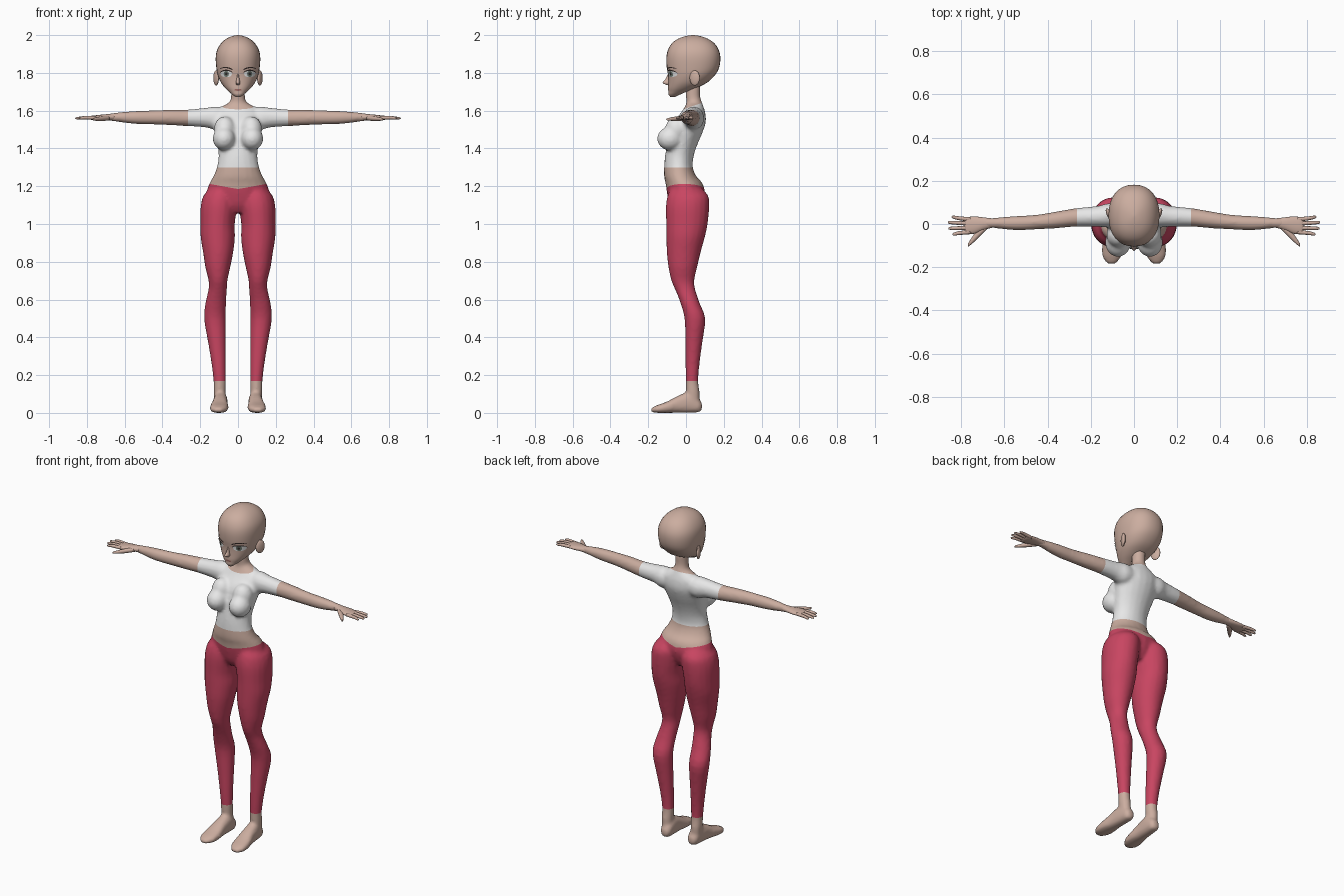
import bpy
import bmesh
import math
from mathutils import Matrix, Vector
from mathutils.bvhtree import BVHTree

if "Cube" in bpy.data.objects:
    bpy.data.objects.remove(bpy.data.objects["Cube"], do_unlink=True)


def material(name, r, g, b):
    mat = bpy.data.materials.new(name)
    mat.use_nodes = True
    mat.diffuse_color = (r, g, b, 1)
    shader = mat.node_tree.nodes["Principled BSDF"]
    shader.inputs["Base Color"].default_value = (r, g, b, 1)
    shader.inputs["Roughness"].default_value = 0.8
    return mat


skin = material("skin", 0.60, 0.42, 0.35)
shirt = material("white shirt", 0.80, 0.80, 0.80)
pants = material("crimson leggings", 0.58, 0.06, 0.12)
eye_white = material("eye white", 0.85, 0.85, 0.85)
iris = material("grey green iris", 0.16, 0.20, 0.17)
dark = material("dark brown", 0.03, 0.02, 0.018)
lip = material("lip", 0.36, 0.15, 0.13)


def spline(rows, steps):
    """Smooth the rows with a Catmull-Rom curve."""
    out = []
    for i in range(len(rows) - 1):
        quad = [rows[max(i - 1, 0)], rows[i], rows[i + 1], rows[min(i + 2, len(rows) - 1)]]
        for k in range(steps):
            t = k / steps
            out.append([0.5 * (2 * b + (c - a) * t + (2 * a - 5 * b + 4 * c - d) * t * t
                               + (3 * b - a - 3 * c + d) * t ** 3) for a, b, c, d in zip(*quad)])
    return out + [list(rows[-1])]


def loft(bm, axis, rows, side=1, sides=20, steps=3, power=2.0):
    """Skin a closed tube; rows hold position on axis, two centres, two radii."""
    along, u, v = {"x": (0, 1, 2), "y": (1, 0, 2), "z": (2, 0, 1)}[axis]
    rings = []
    for t, a, b, ra, rb in spline(rows, steps):
        ring = []
        for k in range(sides):
            ang = 2 * math.pi * k / sides
            c, s = math.cos(ang), math.sin(ang)
            co = Vector()
            co[along] = t
            co[u] = a + max(ra, 0.002) * math.copysign(abs(c) ** (2 / power), c)
            co[v] = b + max(rb, 0.002) * math.copysign(abs(s) ** (2 / power), s)
            co.x *= side
            ring.append(bm.verts.new(co))
        rings.append(ring)
    for low, high in zip(rings, rings[1:]):
        for k in range(sides):
            n = (k + 1) % sides
            bm.faces.new((low[k], low[n], high[n], high[k]))
    bm.faces.new(rings[0])
    bm.faces.new(rings[-1])


def ball(bm, centre, radii, turn=0.0):
    mat = (Matrix.Translation(centre) @ Matrix.Rotation(turn, 4, "Z")
           @ Matrix.Diagonal((*radii, 1)))
    bmesh.ops.create_uvsphere(bm, u_segments=20, v_segments=12, radius=1, matrix=mat)


def finish(bm, name, *mats, recalc=True):
    if recalc:
        bmesh.ops.recalc_face_normals(bm, faces=bm.faces)
    for f in bm.faces:
        f.smooth = True
    mesh = bpy.data.meshes.new(name)
    bm.to_mesh(mesh)
    bm.free()
    for m in mats:
        mesh.materials.append(m)
    ob = bpy.data.objects.new(name, mesh)
    bpy.context.collection.objects.link(ob)
    return ob


# Body: trunk, bust, arms, legs and feet, later fused into one skin
bm = bmesh.new()
loft(bm, "z", [
    (1.06, 0, 0, .06, .06), (1.10, 0, 0, .13, .085), (1.16, 0, 0, .165, .10),
    (1.215, 0, -.01, .152, .098), (1.25, 0, -.03, .132, .086), (1.30, 0, -.04, .112, .076),
    (1.36, 0, -.035, .103, .076), (1.42, 0, -.02, .11, .08), (1.48, 0, 0, .123, .086),
    (1.54, 0, .02, .135, .085), (1.59, 0, .038, .13, .064), (1.62, 0, .043, .09, .05),
    (1.645, 0, .043, .046, .041), (1.68, 0, .037, .037, .038), (1.74, 0, .04, .037, .038)])
for s in (1, -1):
    ball(bm, (s * .074, -.085, 1.452), (.06, .068, .062))
    ball(bm, (s * .07, -.05, 1.50), (.058, .06, .07))
    loft(bm, "x", [
        (.06, .04, 1.56, .05, .055), (.12, .04, 1.56, .056, .062), (.17, .035, 1.563, .048, .052),
        (.265, .031, 1.562, .043, .044), (.36, .019, 1.564, .039, .041),
        (.45, .009, 1.564, .034, .037), (.55, .004, 1.564, .033, .034),
        (.66, .005, 1.566, .023, .022), (.70, .003, 1.565, .024, .015)], s)
    loft(bm, "z", [
        (1.19, .085, 0, .06, .08), (1.15, .095, .01, .088, .108), (1.09, .102, .008, .096, .115),
        (1.0, .108, .005, .091, .11), (.93, .107, -.002, .091, .102), (.85, .105, -.012, .08, .09),
        (.77, .107, -.017, .066, .076), (.70, .106, -.017, .05, .061),
        (.65, .108, -.003, .049, .053), (.58, .118, .022, .055, .051),
        (.50, .122, .047, .058, .055), (.38, .112, .042, .048, .046),
        (.27, .103, .035, .039, .038), (.17, .097, .032, .033, .033),
        (.11, .097, .036, .032, .036), (.04, .095, .04, .028, .032)], s)
    loft(bm, "y", [
        (.085, .09, .035, .012, .015), (.07, .09, .038, .03, .034), (.02, .092, .055, .037, .055),
        (-.04, .095, .046, .04, .046), (-.10, .099, .03, .049, .03),
        (-.15, .103, .021, .045, .021), (-.185, .104, .015, .02, .011)], s, power=2.4)
body = finish(bm, "body", skin, shirt, pants)
remesh = body.modifiers.new("Fuse", "REMESH")
remesh.mode = "VOXEL"
remesh.voxel_size = 0.01
relax = body.modifiers.new("Relax", "SMOOTH")
relax.factor = 0.5
relax.iterations = 4
deps = bpy.context.evaluated_depsgraph_get()
fused = bpy.data.meshes.new_from_object(body.evaluated_get(deps))
body.modifiers.clear()

# Clothing edges: cut the skin along each hem, then colour by region
bm = bmesh.new()
bm.from_mesh(fused)
NECK, NECK_DIR = Vector((0, 0, 1.612)), Vector((0, -.35, 1))
RISE = 0.18
cuts = [(NECK, NECK_DIR), ((0, 0, 1.30), (0, 0, 1)), ((0, 0, .17), (0, 0, 1)), ((0, 0, 0), (1, 0, 0))]
for s in (1, -1):
    cuts.append(((s * .265, 0, 0), (1, 0, 0)))
    cuts.append(((0, 0, 1.185), (-RISE * s, 0, 1)))
for co, no in cuts:
    geom = bm.verts[:] + bm.edges[:] + bm.faces[:]
    bmesh.ops.bisect_plane(bm, geom=geom, plane_co=co, plane_no=Vector(no).normalized(), dist=1e-5)
for f in bm.faces:
    c = f.calc_center_median()
    x = abs(c.x)
    f.smooth = True
    f.material_index = 0
    if .17 < c.z < 1.185 + RISE * x:
        f.material_index = 2
    elif c.z > 1.30 and x < .265 and not ((c - NECK).dot(NECK_DIR) > 0 and x < .08):
        f.material_index = 1
bm.to_mesh(body.data)
bm.free()

# Hands: flat palm, four fingers and a thumb
for s, label in ((1, "left"), (-1, "right")):
    bm = bmesh.new()
    loft(bm, "x", [
        (.65, .005, 1.566, .02, .018), (.70, .001, 1.565, .03, .016), (.74, -.005, 1.563, .04, .014),
        (.775, -.008, 1.562, .039, .011), (.785, -.008, 1.562, .03, .006)], s)
    for base, tip, reach in ((.021, .032, .845), (.002, .007, .862), (-.018, -.02, .86), (-.037, -.047, .842)):
        mid = (base + tip) / 2
        loft(bm, "x", [(.755, base, 1.562, .01, .009), (.81, mid, 1.563, .009, .009),
                       (reach - .008, tip, 1.56, .007, .006), (reach, tip, 1.56, .002, .002)], s, sides=10)
    loft(bm, "x", [(.68, -.008, 1.562, .015, .012), (.715, -.038, 1.558, .02, .013),
                   (.745, -.07, 1.556, .017, .01), (.768, -.097, 1.554, .008, .006)], s, sides=12)
    finish(bm, label + "_hand", skin)

# Head with pointed chin and small nose
bm = bmesh.new()
loft(bm, "z", [
    (1.672, 0, -.07, .012, .012), (1.685, 0, -.062, .03, .03), (1.70, 0, -.045, .047, .048),
    (1.72, 0, -.02, .068, .075), (1.75, 0, .01, .091, .104), (1.79, 0, .03, .108, .125),
    (1.83, 0, .037, .115, .139), (1.88, 0, .039, .118, .143), (1.92, 0, .039, .111, .135),
    (1.955, 0, .038, .091, .114), (1.98, 0, .037, .063, .08), (1.995, 0, .037, .03, .038),
    (2.0, 0, .037, .004, .004)], sides=32, power=2.25)
bmesh.ops.recalc_face_normals(bm, faces=bm.faces)
surface = BVHTree.FromBMesh(bm)
finish(bm, "head", skin)
bm = bmesh.new()
loft(bm, "z", [(1.795, 0, -.09, .004, .005), (1.765, 0, -.094, .008, .016),
               (1.747, 0, -.097, .012, .028), (1.736, 0, -.092, .007, .01)], sides=14)
finish(bm, "nose", skin)


def plate(name, mat, cx, rx, low, high, side=1, lift=0.002, cols=16, rows=5):
    """Lay a thin sheet on the face between two outline curves."""
    sheet = bmesh.new()
    grid = []
    for i in range(cols + 1):
        u = 2 * i / cols - 1
        x, a, b = cx * side + u * rx, low(u * side), high(u * side)
        column = []
        for j in range(rows + 1):
            z = a + (b - a) * j / rows
            hit = surface.ray_cast(Vector((x, -1, z)), Vector((0, 1, 0)))[0]
            column.append(sheet.verts.new((x, hit.y - lift, z)))
        grid.append(column)
    for p, q in zip(grid, grid[1:]):
        for j in range(rows):
            sheet.faces.new((p[j], q[j], q[j + 1], p[j + 1]))
    bmesh.ops.remove_doubles(sheet, verts=sheet.verts, dist=1e-5)
    finish(sheet, name, mat, recalc=False)


def oval(u, z, rz):
    return z + rz * math.sqrt(max(0, 1 - u * u))


# Eyes, lashes, brows and ears on both sides
EYE, LEVEL = .062, 1.795
for s, label in ((1, "left"), (-1, "right")):
    for part, mat, rx, rz, lift in (("eye", eye_white, .031, .018, .002), ("iris", iris, .014, .016, .003),
                                    ("pupil", dark, .006, .008, .004)):
        plate(f"{label}_{part}", mat, EYE, rx, lambda u: oval(u, LEVEL, -rz),
              lambda u: oval(u, LEVEL, rz), s, lift)
    plate(label + "_lash", dark, EYE, .034, lambda u: oval(u, LEVEL, .015),
          lambda u: oval(u, LEVEL + .002, .02), s, .005)
    plate(label + "_brow", dark, EYE, .034, lambda u: 1.825 + .004 * u - .008 * u * u,
          lambda u: 1.831 + .002 * u - .009 * u * u, s, .003)
    bm = bmesh.new()
    ball(bm, (s * .116, .046, 1.773), (.011, .029, .04), -s * .4)
    finish(bm, label + "_ear", skin)

# Mouth
plate("mouth", lip, 0, .02, lambda u: oval(u, 1.711, -.006), lambda u: oval(u, 1.711, .004))
